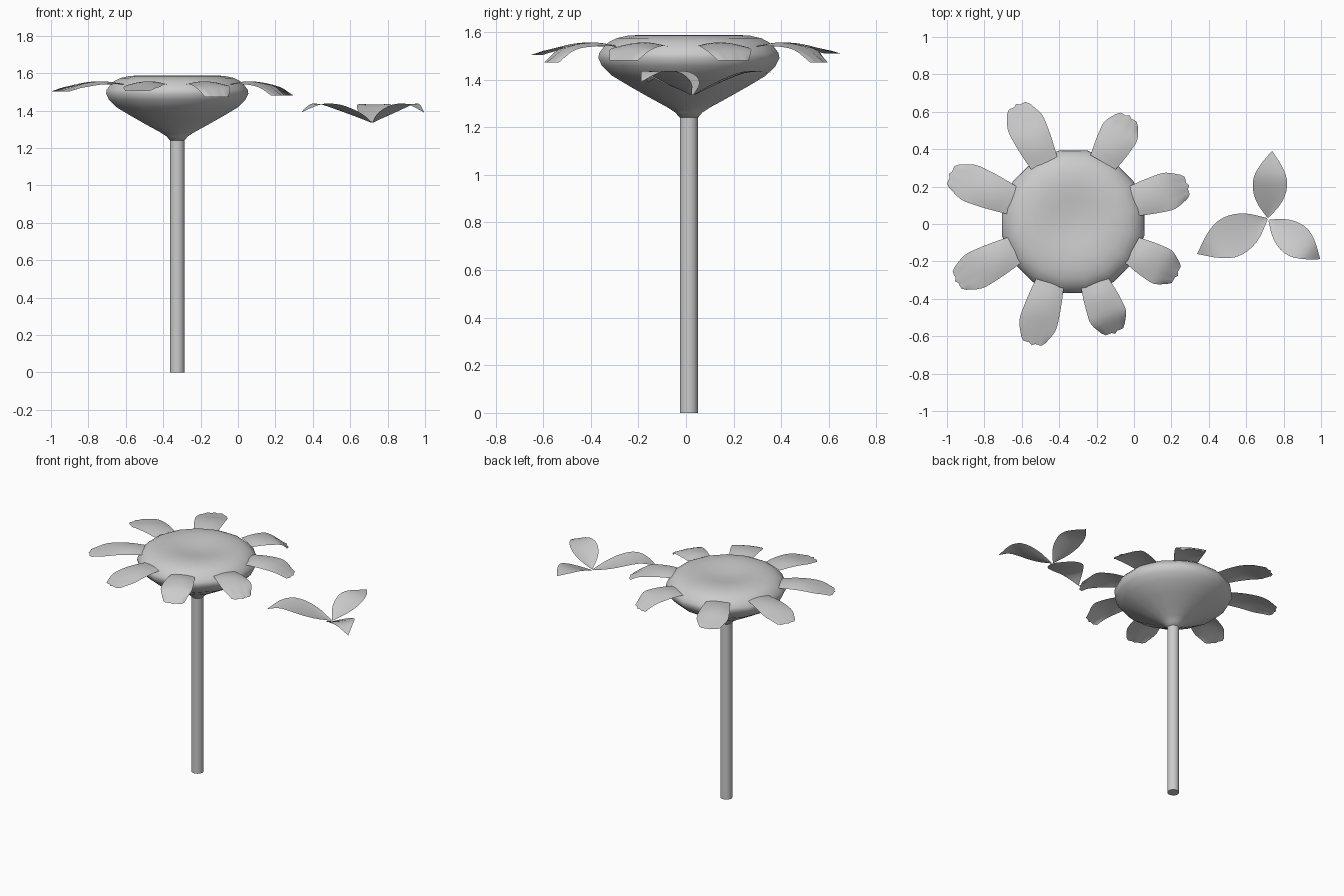
import bpy, bmesh, math
from mathutils import Vector

if "Cube" in bpy.data.objects:
    bpy.data.objects.remove(bpy.data.objects["Cube"])

CX, CY = -0.325, 0.012   # flower axis


def finish(name, bm, angle=50):
    me = bpy.data.meshes.new(name)
    bm.to_mesh(me)
    bm.free()
    ob = bpy.data.objects.new(name, me)
    bpy.context.collection.objects.link(ob)
    bpy.ops.object.select_all(action='DESELECT')
    ob.select_set(True)
    bpy.context.view_layer.objects.active = ob
    bpy.ops.object.shade_smooth_by_angle(angle=math.radians(angle))
    return ob


def lathe(name, profile, n):
    # revolve (radius, height) pairs about the flower axis
    bm = bmesh.new()
    rings = []
    for r, z in profile:
        rings.append([bm.verts.new((CX + r * math.cos(2 * math.pi * (i + .5) / n),
                                    CY + r * math.sin(2 * math.pi * (i + .5) / n), z))
                      for i in range(n)])
    for a, b in zip(rings, rings[1:]):
        for i in range(n):
            j = (i + 1) % n
            bm.faces.new((a[i], a[j], b[j], b[i]))
    bm.faces.new(rings[0][::-1])
    bm.faces.new(rings[-1])
    return finish(name, bm)


def sample(values, t):
    # smooth (Catmull-Rom) lookup in evenly spaced values
    f = t * (len(values) - 1)
    i = min(int(f), len(values) - 2)
    u = f - i
    p1, p2 = values[i], values[i + 1]
    p0 = values[i - 1] if i else 2 * p1 - p2
    p3 = values[i + 2] if i + 2 < len(values) else 2 * p2 - p1
    return 0.5 * (2 * p1 + (p2 - p0) * u + (2 * p0 - 5 * p1 + 4 * p2 - p3) * u * u
                  + (3 * p1 - p0 - 3 * p2 + p3) * u ** 3)


def blade(name, root, tip, widths, heights, cup=0.0, ragged=0.0, nu=12, nv=8):
    # thin curved sheet from root to tip
    bm = bmesh.new()
    root, tip = Vector(root), Vector(tip)
    d = tip - root
    side = Vector((-d.y, d.x)).normalized()
    fwd = d.normalized()
    rows = []
    for i in range(nu + 1):
        t = i / nu
        row = []
        for j in range(nv + 1):
            s = 2 * j / nv - 1
            w = max(sample(widths, t), 0.001) / 2
            p = root + d * t + side * (w * s)
            p += fwd * ragged * t ** 4 * (1 - s * s + 0.35 * math.cos(3 * math.pi * s))
            row.append(bm.verts.new((p.x, p.y, sample(heights, t) + cup * s * s * math.sin(math.pi * min(t + .15, 1)))))
        rows.append(row)
    for a, b in zip(rows, rows[1:]):
        for j in range(nv):
            bm.faces.new((a[j], b[j], b[j + 1], a[j + 1]))
    return finish(name, bm)


# stem
lathe("stem", [(0.039, 0), (0.039, 1.245)], 16)

# flower head with shallow dished top
lathe("flower_head", [
    (0.039, 1.24), (0.058, 1.262), (0.096, 1.286), (0.16, 1.32), (0.25, 1.37),
    (0.33, 1.417), (0.372, 1.458), (0.388, 1.49), (0.384, 1.512), (0.366, 1.535),
    (0.345, 1.556), (0.31, 1.574), (0.26, 1.585), (0.20, 1.588), (0.13, 1.58),
    (0.06, 1.572), (0.01, 1.57)], 16)

# petals: root, tip, tip height
petals = [
    ((-0.03, 0.115), (0.272, 0.20), 1.468),
    ((-0.165, 0.33), (-0.035, 0.56), 1.46),
    ((-0.48, 0.325), (-0.62, 0.62), 1.497),
    ((-0.65, 0.125), (-0.968, 0.258), 1.49),
    ((-0.64, -0.14), (-0.935, -0.295), 1.49),
    ((-0.45, -0.315), (-0.54, -0.625), 1.492),
    ((-0.21, -0.315), (-0.11, -0.565), 1.46),
    ((-0.01, -0.14), (0.215, -0.265), 1.468),
]
for k, (root, tip, z) in enumerate(petals):
    blade(f"petal_{k + 1}", root, tip, [0.155, 0.18, 0.198, 0.20, 0.135],
          [1.546, 1.556, 1.551, 1.53, z + 0.012], cup=-0.015, ragged=0.018)

# detached trio of leaves
leaves = [
    ((0.716, 0.035), (0.738, 0.39), 0.185, 1.424),
    ((0.712, 0.028), (0.338, -0.16), 0.222, 1.39),
    ((0.722, 0.02), (0.995, -0.188), 0.18, 1.39),
]
for k, (root, tip, w, z) in enumerate(leaves):
    blade(f"leaf_{k + 1}", root, tip, [0.01, 0.66 * w, 0.96 * w, 0.95 * w, 0.58 * w, 0.0],
          [1.335, 1.37, 1.402, 1.428, 1.432, z], cup=0.008)
